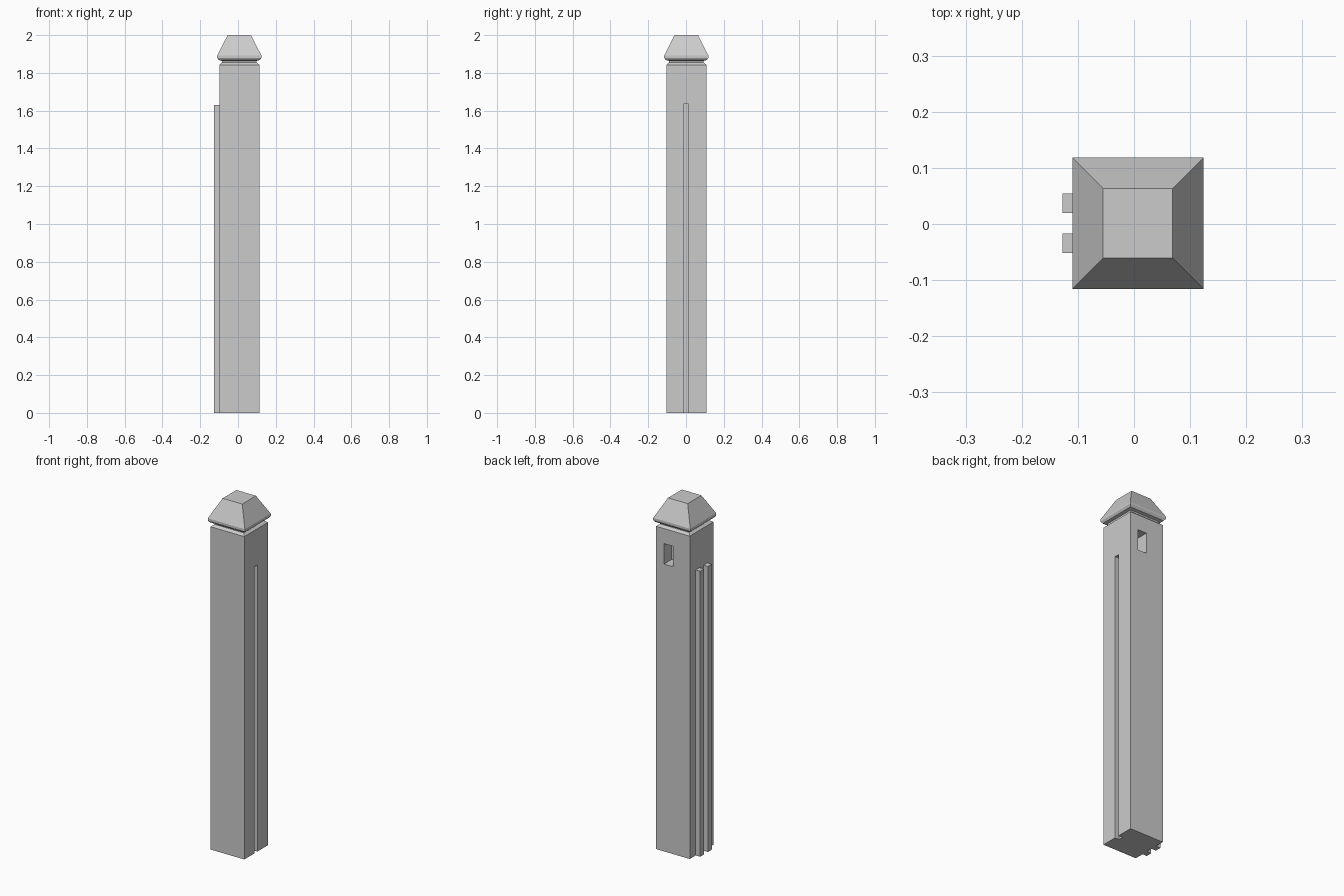
import bpy, bmesh

if "Cube" in bpy.data.objects:
    bpy.data.objects.remove(bpy.data.objects["Cube"])

CX, CY = 0.007, 0.0015   # post axis (the rails push it off centre)
HALF = 0.106


def new_object(name, bm):
    bmesh.ops.recalc_face_normals(bm, faces=bm.faces)
    mesh = bpy.data.meshes.new(name)
    bm.to_mesh(mesh)
    bm.free()
    obj = bpy.data.objects.new(name, mesh)
    bpy.context.collection.objects.link(obj)
    return obj


def box(name, x, y, z):
    bm = bmesh.new()
    bmesh.ops.create_cube(bm, size=1)
    for v in bm.verts:
        v.co = [r[0] + (c + 0.5) * (r[1] - r[0]) for c, r in zip(v.co, (x, y, z))]
    return new_object(name, bm)


def square_stack(name, profile):
    """Skin square rings given as (half width, height)."""
    bm = bmesh.new()
    rings = [[bm.verts.new((CX + sx * h, CY + sy * h, z))
              for sx, sy in ((-1, -1), (1, -1), (1, 1), (-1, 1))]
             for h, z in profile]
    for a, b in zip(rings, rings[1:]):
        for i in range(4):
            j = (i + 1) % 4
            bm.faces.new((a[i], a[j], b[j], b[i]))
    bm.faces.new(rings[0][::-1])
    bm.faces.new(rings[-1])
    return new_object(name, bm)


# Post with neck and tapered cap
post = square_stack("post", [
    (HALF, 0), (HALF, 1.843), (0.092, 1.855), (0.092, 1.864),
    (0.109, 1.868), (0.117, 1.88), (0.117, 1.892), (0.062, 2.0)])

# Panel groove on the right, latch pocket in the back
cutters = [
    box("groove_cutter", (CX + HALF - 0.025, 0.2), (CY - 0.015, CY + 0.012), (-0.1, 1.635)),
    box("pocket_cutter", (0.008, 0.064), (CY + HALF - 0.07, 0.2), (1.64, 1.757)),
]
for cutter in cutters:
    cutter.hide_render = True
    cutter.hide_viewport = True
    cutter.display_type = 'WIRE'
    mod = post.modifiers.new(cutter.name, 'BOOLEAN')
    mod.operation = 'DIFFERENCE'
    mod.solver = 'EXACT'
    mod.object = cutter

# Pair of panel rails on the left
for name, s in (("front_rail", -1), ("back_rail", 1)):
    y = sorted((CY + s * 0.018, CY + s * 0.053))
    box(name, (-0.127, CX - HALF), y, (0, 1.63))
